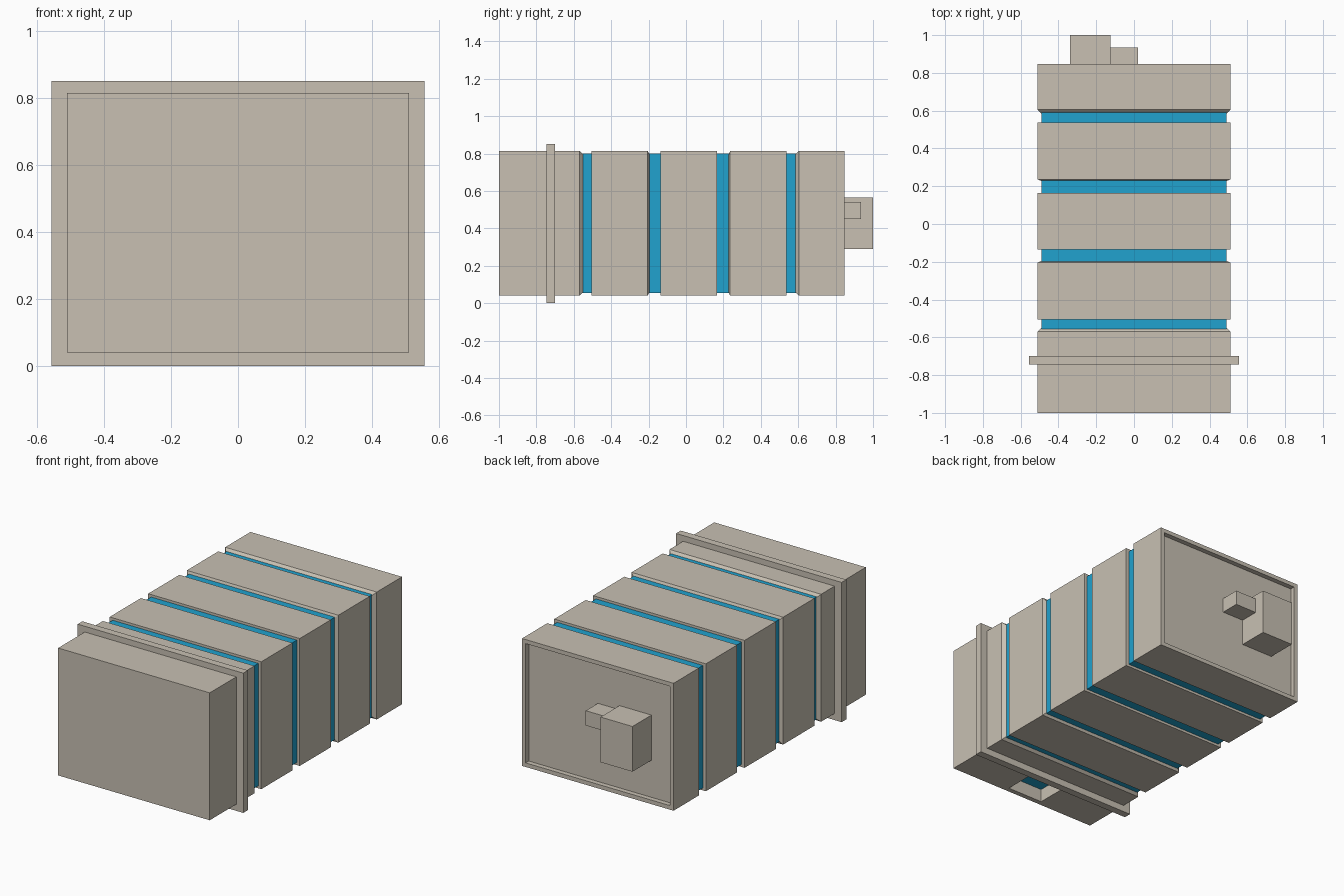
import bpy, bmesh

if "Cube" in bpy.data.objects:
    bpy.data.objects.remove(bpy.data.objects["Cube"])

def material(name, color):
    m = bpy.data.materials.new(name)
    m.diffuse_color = color
    m.use_nodes = True
    m.node_tree.nodes["Principled BSDF"].inputs["Base Color"].default_value = m.diffuse_color
    return m

BEIGE = material("beige", (0.58, 0.53, 0.45, 1))
BLUE = material("blue", (0.015, 0.36, 0.62, 1))

HALF_W, Z0, Z1 = 0.51, 0.04, 0.815   # outer body cross-section

def finish(name, bm, mat):
    bmesh.ops.recalc_face_normals(bm, faces=bm.faces)
    me = bpy.data.meshes.new(name)
    bm.to_mesh(me)
    bm.free()
    ob = bpy.data.objects.new(name, me)
    bpy.context.collection.objects.link(ob)
    me.materials.append(mat)
    return ob

def loft(name, rings, mat=BEIGE, recess=None):
    """Rectangular body section from (y, inset) rings; optional recessed back."""
    bm = bmesh.new()
    loops = []
    for y, i in rings:
        w, a, b = HALF_W - i, Z0 + i, Z1 - i
        loops.append([bm.verts.new(p) for p in
                      ((-w, y, a), (w, y, a), (w, y, b), (-w, y, b))])
    for p, q in zip(loops, loops[1:]):
        for k in range(4):
            n = (k + 1) % 4
            bm.faces.new((p[k], p[n], q[n], q[k]))
    bm.faces.new(loops[0])
    back = bm.faces.new(loops[-1][::-1])
    bmesh.ops.recalc_face_normals(bm, faces=bm.faces)
    if recess:
        rim, depth = recess
        bmesh.ops.inset_region(bm, faces=[back], thickness=rim)
        rim_faces = bmesh.ops.inset_region(bm, faces=[back], thickness=0.0)
        bmesh.ops.translate(bm, verts=back.verts, vec=(0, -depth, 0))
    return finish(name, bm, mat)

def box(name, x, y, z, mat=BEIGE):
    bm = bmesh.new()
    bmesh.ops.create_cube(bm, size=1)
    for v in bm.verts:
        v.co = [r[0] if c < 0 else r[1] for c, r in zip(v.co, (x, y, z))]
    return finish(name, bm, mat)

# Front block with a chamfer toward the first groove
front = loft("front_block", [(-1, 0), (-0.57, 0), (-0.55, 0.02)])

# Pocket in the underside of the front block, with a blue ceiling
cutter = box("pocket_cutter", (-0.12, 0.12), (-0.97, -0.745), (-0.1, 0.125))
cutter.hide_render = True
cutter.hide_viewport = True
cutter.display_type = 'WIRE'
mod = front.modifiers.new("pocket", 'BOOLEAN')
mod.operation = 'DIFFERENCE'
mod.solver = 'EXACT'
mod.object = cutter
box("pocket_ceiling", (-0.12, 0.12), (-0.97, -0.745), (0.12, 0.13), BLUE)

# Flange around the front block
box("flange", (-0.557, 0.557), (-0.745, -0.70), (0, 0.85))

# Blue core seen in the grooves
box("core", (-0.49, 0.49), (-0.56, 0.61), (0.055, 0.80), BLUE)

# Three middle body segments
loft("segment_front", [(-0.505, 0), (-0.205, 0), (-0.195, 0.02)])
loft("segment_middle", [(-0.135, 0), (0.165, 0)])
loft("segment_rear", [(0.228, 0.02), (0.236, 0), (0.538, 0)])

# Rear block with a recessed back panel
loft("rear_block", [(0.585, 0.02), (0.605, 0), (0.848, 0)], recess=(0.035, 0.03))

# Connector boxes on the back
box("large_connector", (-0.34, -0.125), (0.80, 1.0), (0.29, 0.565))
box("small_connector", (-0.125, 0.02), (0.80, 0.935), (0.45, 0.54))
